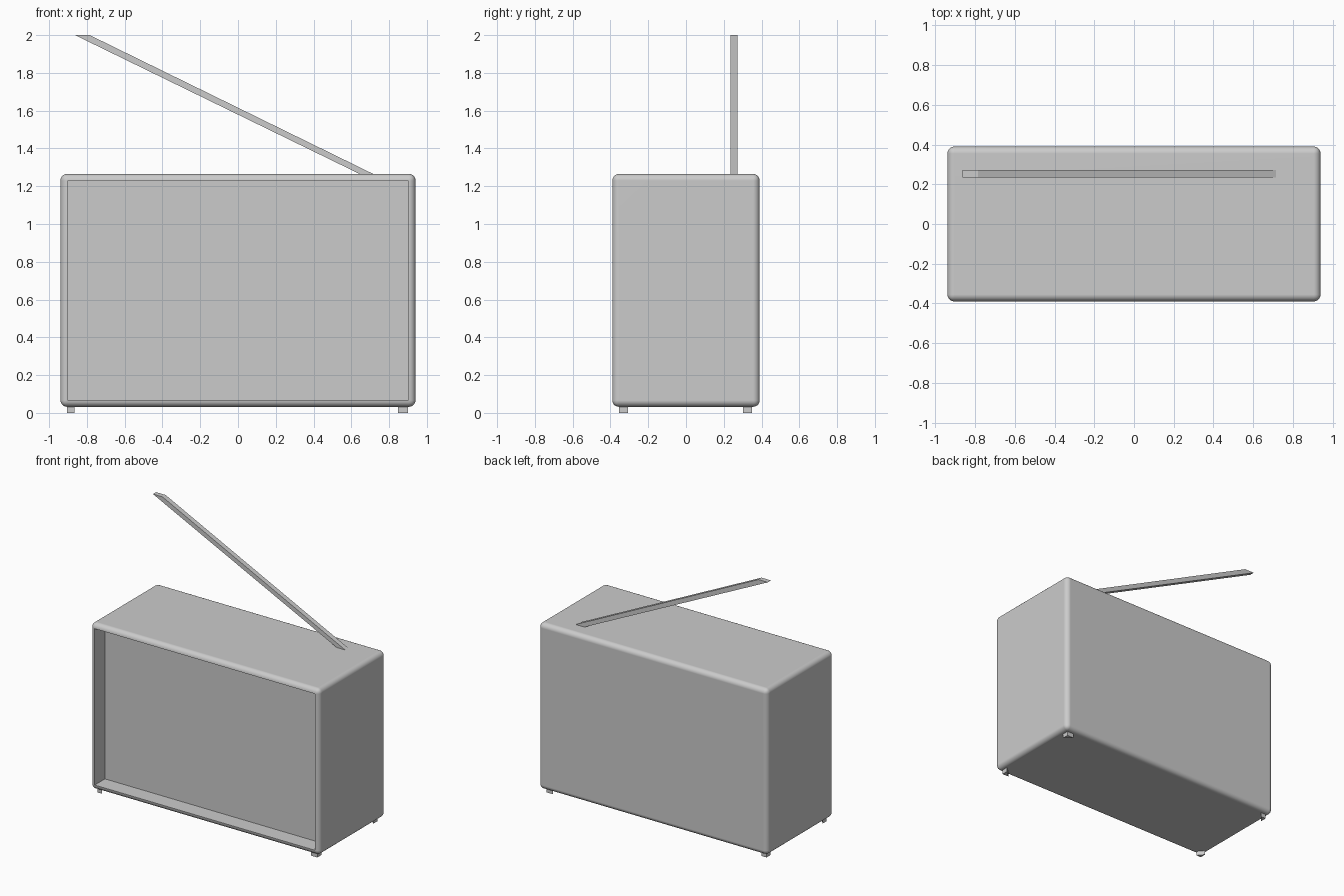
import bpy, bmesh
from mathutils import Vector

if "Cube" in bpy.data.objects:
    bpy.data.objects.remove(bpy.data.objects["Cube"])


def finish(name, bm, smooth=False):
    bmesh.ops.recalc_face_normals(bm, faces=bm.faces[:])
    mesh = bpy.data.meshes.new(name)
    bm.to_mesh(mesh)
    bm.free()
    obj = bpy.data.objects.new(name, mesh)
    bpy.context.collection.objects.link(obj)
    if smooth:
        bpy.ops.object.select_all(action='DESELECT')
        obj.select_set(True)
        bpy.context.view_layer.objects.active = obj
        bpy.ops.object.shade_smooth_by_angle(angle=0.7)
        # Keep the large panels looking flat
        mod = obj.modifiers.new("flat_panels", 'WEIGHTED_NORMAL')
        mod.keep_sharp = True
    return obj


def box_mesh(lo, hi):
    bm = bmesh.new()
    bmesh.ops.create_cube(bm, size=1)
    lo, hi = Vector(lo), Vector(hi)
    for v in bm.verts:
        v.co = Vector([(lo[i] + hi[i]) / 2 + v.co[i] * (hi[i] - lo[i]) for i in range(3)])
    return bm


# Cabinet: rounded box whose flat front panel is sunk inward
bm = box_mesh((-0.94, -0.39, 0.032), (0.94, 0.39, 1.265))
bmesh.ops.bevel(bm, geom=bm.edges[:], offset=0.035, segments=5,
                profile=0.5, affect='EDGES')
bm.normal_update()
front = max((f for f in bm.faces if f.normal.y < -0.99), key=lambda f: f.calc_area())
bmesh.ops.inset_region(bm, faces=[front], thickness=0.002)
walls = bmesh.ops.extrude_face_region(bm, geom=[front])
for v in [g for g in walls["geom"] if isinstance(g, bmesh.types.BMVert)]:
    v.co.y += 0.12
if front.is_valid:
    bmesh.ops.delete(bm, geom=[front], context='FACES_ONLY')
finish("cabinet", bm, smooth=True)

# Antenna: slanted bar with level ends
bm = box_mesh((0.65, 0.235, 1.262), (0.722, 0.272, 2.0))
for v in bm.verts:
    if v.co.z > 1.5:
        v.co.x = -0.863 if v.co.x < 0.69 else -0.785
finish("antenna", bm)

# Feet: three-sided corner blocks, slightly wider on the right
for side, outer_x, inner_x in (("left", -0.906, -0.866), ("right", 0.9, 0.847)):
    for end, outer_y, inner_y in (("front", -0.355, -0.307), ("back", 0.35, 0.302)):
        bm = bmesh.new()
        base = bm.faces.new([bm.verts.new((x, y, 0)) for x, y in (
            (outer_x, outer_y), (inner_x, outer_y), (outer_x, inner_y))])
        top = bmesh.ops.extrude_face_region(bm, geom=[base], use_keep_orig=True)
        for v in [g for g in top["geom"] if isinstance(g, bmesh.types.BMVert)]:
            v.co.z = 0.04
        finish(f"{end}_{side}_foot", bm)
